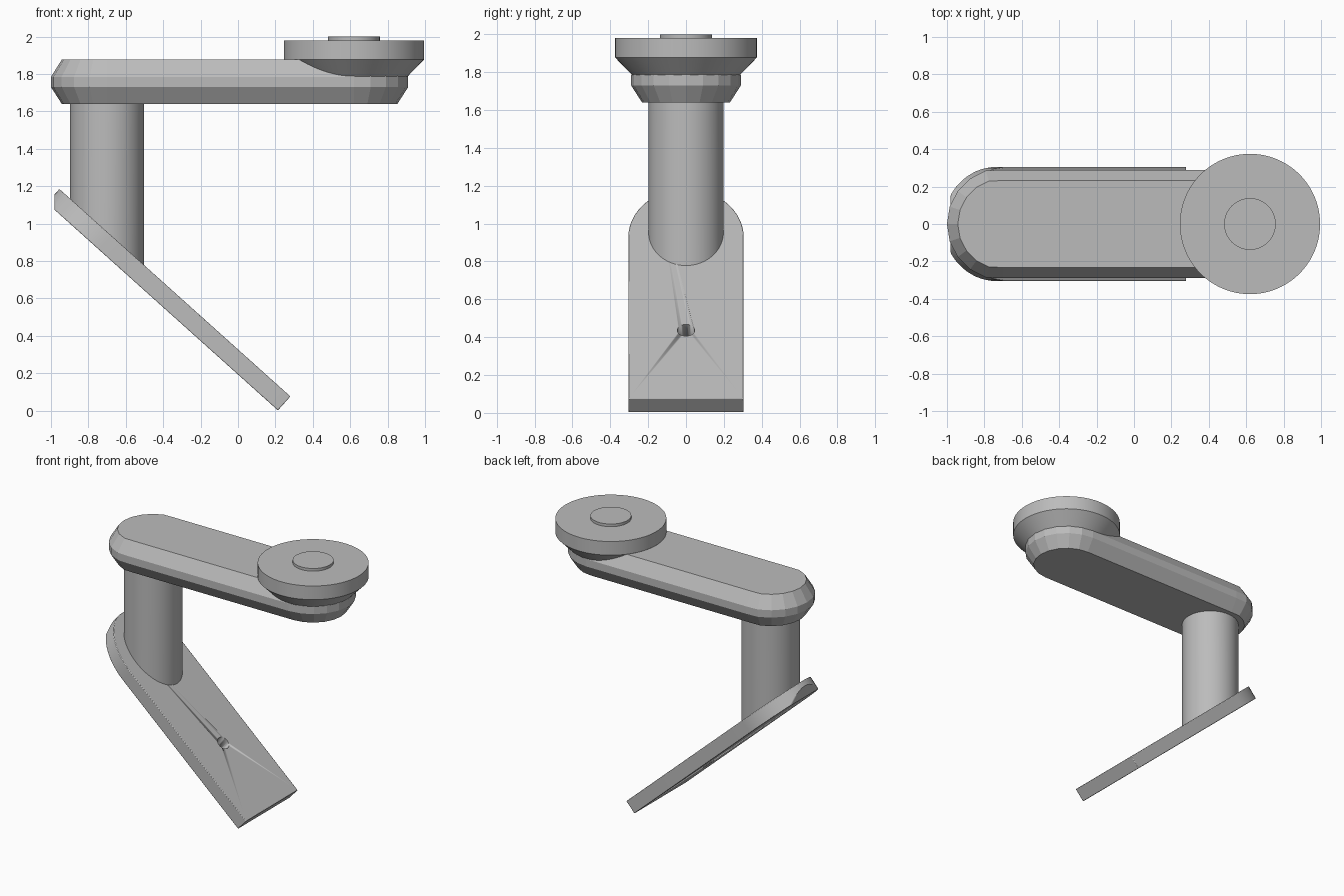
import bpy, bmesh
from math import sin, cos, pi, radians
from mathutils import Vector

if "Cube" in bpy.data.objects:
    bpy.data.objects.remove(bpy.data.objects["Cube"], do_unlink=True)

grey = bpy.data.materials.new("plain_grey")
grey.use_nodes = True
grey.diffuse_color = (0.5, 0.5, 0.5, 1)
grey.node_tree.nodes["Principled BSDF"].inputs["Base Color"].default_value = (0.5, 0.5, 0.5, 1)


def finish(name, bm, smooth=True):
    bmesh.ops.recalc_face_normals(bm, faces=bm.faces)
    mesh = bpy.data.meshes.new(name)
    bm.to_mesh(mesh)
    bm.free()
    mesh.materials.append(grey)
    ob = bpy.data.objects.new(name, mesh)
    bpy.context.collection.objects.link(ob)
    if smooth:
        bpy.ops.object.select_all(action='DESELECT')
        ob.select_set(True)
        bpy.context.view_layer.objects.active = ob
        bpy.ops.object.shade_smooth_by_angle(angle=radians(30))
    return ob


def loft(name, rings, smooth=True, bm=None):
    """Closed solid through rings of equal point count."""
    bm = bmesh.new()
    loops = [[bm.verts.new(p) for p in ring] for ring in rings]
    n = len(loops[0])
    for a, b in zip(loops, loops[1:]):
        for i in range(n):
            j = (i + 1) % n
            bm.faces.new((a[i], a[j], b[j], b[i]))
    bm.faces.new(loops[0])
    bm.faces.new(loops[-1])
    return finish(name, bm, smooth) if name else bm


def circle(x, r, z, n=96):
    return [(x + r * cos(2 * pi * i / n), r * sin(2 * pi * i / n), z) for i in range(n)]


# Long arm: capsule outline with chamfered top and bottom edges
COLUMN_X, HEAD_X = -0.70, 0.62


def capsule(inset, z, steps=10):
    pts = []
    side = 0.29 - inset
    for cx, r, start in ((HEAD_X, 0.29, -pi / 2), (COLUMN_X, 0.30, pi / 2)):
        for i in range(steps + 1):
            a = start + pi * i / steps
            y = max(-side, min(side, (r - inset) * sin(a)))
            pts.append((cx + (r - inset) * cos(a), y, z))
    return pts


loft("arm", [capsule(i, z) for i, z in
             ((0.058, 1.64), (0, 1.73), (0, 1.785), (0.058, 1.877))], smooth=False)

# Round head: cone, disc and small raised button
loft("head_disc", [circle(HEAD_X, r, z) for r, z in
                   ((0.285, 1.785), (0.375, 1.878), (0.375, 1.98))])
loft("head_button", [circle(HEAD_X, 0.138, z) for z in (1.97, 2.0)])

# Sloping base plate, laid out along its length (t), width (y) and depth (n)
ORIGIN = Vector((-0.955, 0, 1.185))
ALONG = Vector((0.744, 0, -0.668))
DOWN = Vector((-0.668, 0, -0.744))
LENGTH, HALF, THICK, ROUND = 1.66, 0.305, 0.10, 0.38


def on_plate(t, y, n):
    return ORIGIN + ALONG * t + DOWN * n + Vector((0, y, 0))


outline = [(LENGTH, -HALF), (LENGTH, HALF)]
for i in range(33):
    a = pi * i / 32
    outline.append((ROUND * (1 - sin(a)), HALF * cos(a)))
bm = loft(None, [[on_plate(t, y, n) for t, y in outline] for n in (0, THICK)])

# Trim the rounded end with a vertical cut
cut = bmesh.ops.bisect_plane(bm, geom=bm.verts[:] + bm.edges[:] + bm.faces[:],
                             plane_co=(-0.98, 0, 0), plane_no=(-1, 0, 0), clear_outer=True)
bmesh.ops.holes_fill(bm, edges=[e for e in bm.edges if e.is_boundary], sides=0)
plate = finish("base_plate", bm)
bevel = plate.modifiers.new("soft_edges", 'BEVEL')
bevel.width = 0.01
bevel.segments = 2
bevel.limit_method = 'ANGLE'
bevel.angle_limit = radians(50)

# Screw hole through the plate
hole = loft("hole_cutter", [[on_plate(1.12 + 0.046 * cos(k * pi / 16), 0.046 * sin(k * pi / 16), n)
                             for k in range(32)] for n in (-0.1, 0.2)])
hole.hide_render = True
hole.hide_set(True)
hole.display_type = 'WIRE'
drill = plate.modifiers.new("screw_hole", 'BOOLEAN')
drill.operation = 'DIFFERENCE'
drill.solver = 'EXACT'
drill.object = hole

# Column whose lower end follows the slope of the plate
slope = ALONG.z / ALONG.x
foot = [(x, y, ORIGIN.z - 0.03 + (x - ORIGIN.x) * slope) for x, y, z in circle(COLUMN_X, 0.198, 0)]
loft("column", [foot, circle(COLUMN_X, 0.198, 1.66)])
